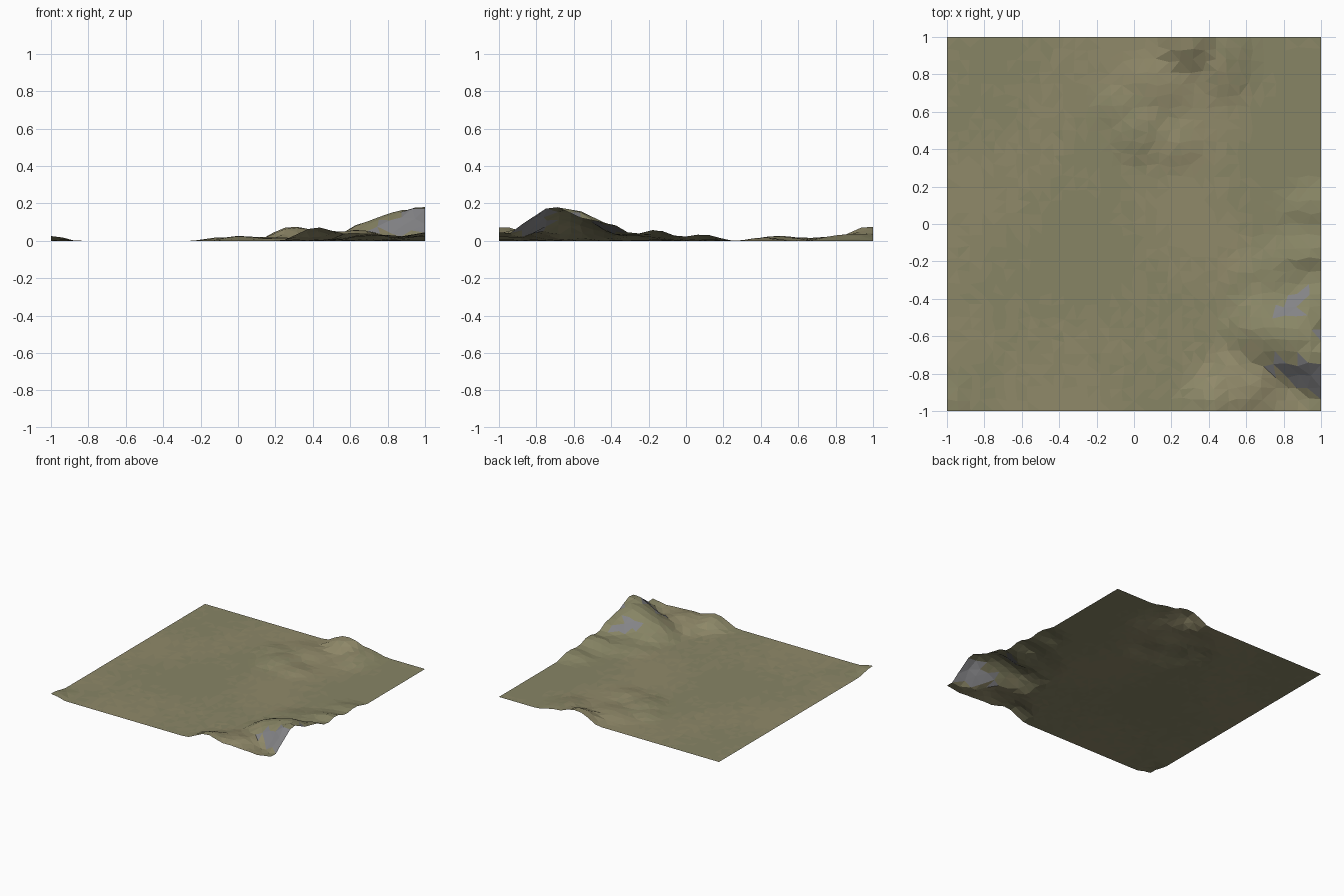
import bpy, bmesh, random
from mathutils import Vector, noise

random.seed(4)
N = 32  # grid cells per side

# Hills: centre x, centre y, height, radius x, radius y
HILLS = [
    # main rocky hill, front right
    (0.87, -0.62, 0.168, 0.32, 0.28), (1.0, -0.75, 0.165, 0.22, 0.24),
    (1.0, -0.45, 0.10, 0.30, 0.24), (0.70, -0.58, 0.095, 0.24, 0.30),
    (1.0, -0.17, 0.058, 0.35, 0.20), (1.0, 0.08, 0.038, 0.26, 0.17),
    (0.75, -0.30, 0.03, 0.30, 0.25),
    # lower ridge along the front edge
    (0.42, -1.0, 0.072, 0.20, 0.26), (0.62, -0.88, 0.055, 0.28, 0.30),
    (0.80, -1.0, 0.028, 0.22, 0.20), (1.0, -1.0, 0.045, 0.16, 0.20),
    # ridge running in from the back edge
    (0.30, 1.0, 0.083, 0.21, 0.24), (0.48, 0.90, 0.040, 0.20, 0.30),
    (0.12, 0.75, 0.022, 0.26, 0.20), (0.02, 0.50, 0.027, 0.20, 0.22),
    (0.22, 0.42, 0.018, 0.20, 0.16), (-0.10, 0.63, 0.020, 0.15, 0.15),
    # raised corner
    (-1.0, -1.0, 0.027, 0.14, 0.20),
]


def height(x, y):
    total = 0.0
    for cx, cy, h, rx, ry in HILLS:
        d = ((x - cx) / rx) ** 2 + ((y - cy) / ry) ** 2
        if d < 1:
            total += (h * (1 - d) ** 2) ** 2.5
    rough = noise.noise(Vector((x * 5 + y * 2, y * 9 - x * 3, 0.3)))
    return total ** 0.4 * (1 + 0.2 * rough)


def material(name, rgb):
    m = bpy.data.materials.new(name)
    m.diffuse_color = (*rgb, 1)
    return m


# Terrain sheet: jittered grid lifted by the hills
bm = bmesh.new()
bmesh.ops.create_grid(bm, x_segments=N, y_segments=N, size=1)
for v in bm.verts:
    x, y = v.co.x, v.co.y
    if abs(x) < 0.999 and abs(y) < 0.999:
        x += random.uniform(-0.012, 0.012)
        y += random.uniform(-0.012, 0.012)
    v.co = (x, y, height(x, y))
bmesh.ops.triangulate(bm, faces=bm.faces[:], quad_method='SHORT_EDGE')
bm.normal_update()

# Grass patches, with bare rock on the steep high faces
for f in bm.faces:
    c = f.calc_center_median()
    patch = noise.noise(c * 1.6) + random.uniform(-0.25, 0.25)
    f.material_index = 0 if patch < -0.1 else 1 if patch < 0.2 else 2
    if c.z > 0.045 and f.normal.z < 0.84:
        f.material_index = 3
    f.smooth = False

mesh = bpy.data.meshes.new("terrain")
bm.to_mesh(mesh)
bm.free()
for name, rgb in (("grass_dark", (0.245, 0.235, 0.130)),
                  ("grass", (0.262, 0.243, 0.137)),
                  ("grass_light", (0.280, 0.251, 0.142)),
                  ("rock", (0.23, 0.23, 0.24))):
    mesh.materials.append(material(name, rgb))
bpy.context.collection.objects.link(bpy.data.objects.new("terrain", mesh))
